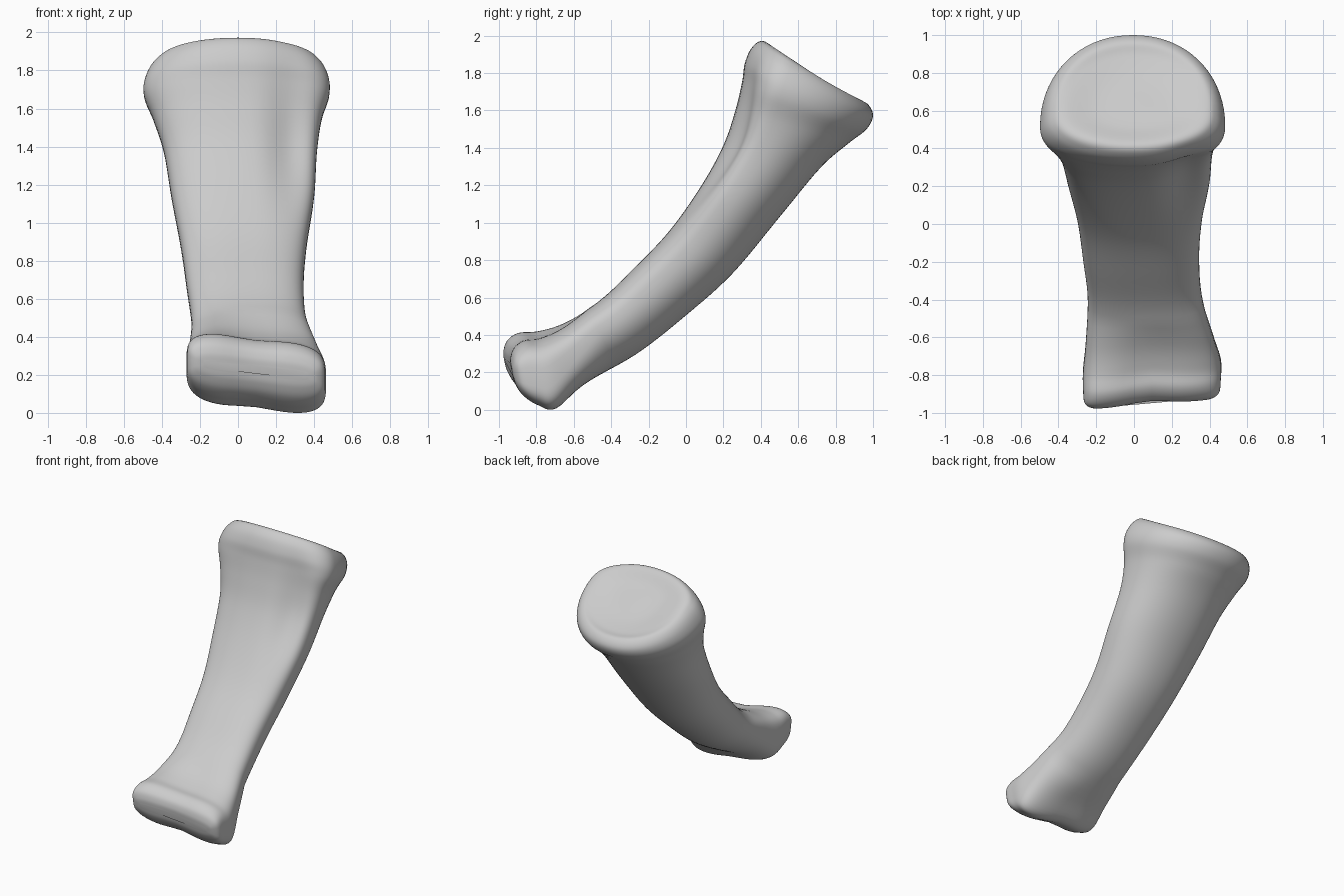
import bpy, bmesh, math
from mathutils import Vector

if "Cube" in bpy.data.objects:
    bpy.data.objects.remove(bpy.data.objects["Cube"])

# Shaft cross-sections, knuckle to socket rim:
# front y,z | back y,z | left x, right x
SHAFT = [
    (-.79, .43, -.715, .045, -.27, .46),
    (-.65, .48, -.56, .15, -.255, .42),
    (-.46, .60, -.27, .31, -.245, .36),
    (-.28, .77, .00, .52, -.27, .345),
    (-.09, .97, .25, .745, -.30, .36),
    (.08, 1.21, .50, 1.045, -.35, .40),
    (.20, 1.43, .72, 1.31, -.39, .415),
    (.265, 1.62, .87, 1.44, -.445, .44),
    (.30, 1.77, .965, 1.515, -.495, .48),
    (.315, 1.87, 1.0, 1.59, -.485, .475),
    (.355, 1.955, .965, 1.655, -.44, .435),
    (.42, 1.985, .89, 1.675, -.37, .37),
]
SIDES, STEPS = 72, 6


def resized(s, depth, width, dy, dz):
    """Copy of a section, scaled about its centre and moved."""
    fy, fz, by, bz, xl, xr = s
    cy, cz, cx = (fy + by) / 2, (fz + bz) / 2, (xl + xr) / 2
    y, z, x = (fy - by) / 2 * depth, (fz - bz) / 2 * depth, (xr - xl) / 2 * width
    return (cy + y + dy, cz + z + dz, cy - y + dy, cz - z + dz, cx - x, cx + x)


def catmull(a, b, c, d, t):
    return [.5 * (2*q + (r-p)*t + (2*p - 5*q + 4*r - s)*t*t + (3*q - p - 3*r + s)*t**3)
            for p, q, r, s in zip(a, b, c, d)]


def power(v, n):
    return math.copysign(abs(v) ** (2 / n), v)


def bump(x, centre, width):
    return math.exp(-((x - centre) / width) ** 2)


def clamp(v):
    return min(max(v, 0), 1)


def section_points(s):
    fy, fz, by, bz, xl, xr = s
    front, back = Vector((0, fy, fz)), Vector((0, by, bz))
    zc = (fz + bz) / 2
    knuckle = clamp((-(fy + by) / 2 - .45) / .35)
    hollow = .32 * bump(zc, 1.35, .33)
    mid = front.lerp(back, .38 + .12 * knuckle - .07 * bump(zc, 1.65, .2))
    # flat front and round back, squarer at the knuckle
    n_front = 2.8 + 1.2 * knuckle - .7 * clamp((zc - 1.3) / .5)
    n_back = 2.1 + 1.7 * knuckle
    for i in range(SIDES):
        a = 2 * math.pi * i / SIDES
        c, sn = math.cos(a), math.sin(a)
        n = n_front if sn > 0 else n_back
        x = (xl + xr) / 2 + (xr - xl) / 2 * power(c, n)
        depth = abs(power(sn, n))
        groove = knuckle * bump(x, .08, .14)
        depth *= 1 - .08 * groove
        if sn > 0:
            depth *= 1 - hollow * bump(x, .29, .12)
        p = mid + ((front if sn > 0 else back) - mid) * depth
        p.x = x
        # the knuckle is tilted, its left condyle sits higher and further forward
        p.y += knuckle * .08 * x + .02 * groove
        p.z -= knuckle * .12 * x
        yield p


# Rounded knuckle end and dished socket continue the shaft
knuckle_end = []
for deg in (87, 75, 55, 30):
    a = math.radians(deg)
    knuckle_end.append(resized(SHAFT[0], math.cos(a) ** .75,
                               1 - .3 * (1 - math.cos(a)) ** 3,
                               -.205 * math.sin(a), .015 * math.sin(a)))
socket = [resized(SHAFT[-1], k, k, -.012, -.018) for k in (.55, .06)]
sections = knuckle_end + SHAFT + socket

# Smoothly interpolated loft
rows = []
last = len(sections) - 1
for k in range(last):
    quad = [sections[min(max(k + o, 0), last)] for o in (-1, 0, 1, 2)]
    rows += [catmull(*quad, j / STEPS) for j in range(STEPS)]
rows.append(sections[-1])

bm = bmesh.new()
rings = [[bm.verts.new(p) for p in section_points(r)] for r in rows]
for lo, hi in zip(rings, rings[1:]):
    for i in range(SIDES):
        j = (i + 1) % SIDES
        bm.faces.new((lo[i], lo[j], hi[j], hi[i]))
bm.faces.new(rings[0])
bm.faces.new(rings[-1])
bmesh.ops.recalc_face_normals(bm, faces=bm.faces)

# Rest the lowest point on the ground
low = min(v.co.z for v in bm.verts)
bmesh.ops.translate(bm, verts=bm.verts, vec=(0, 0, -low))

mesh = bpy.data.meshes.new("finger_bone")
bm.to_mesh(mesh)
bm.free()
bone = bpy.data.objects.new("finger_bone", mesh)
bpy.context.collection.objects.link(bone)
for p in mesh.polygons:
    p.use_smooth = True
